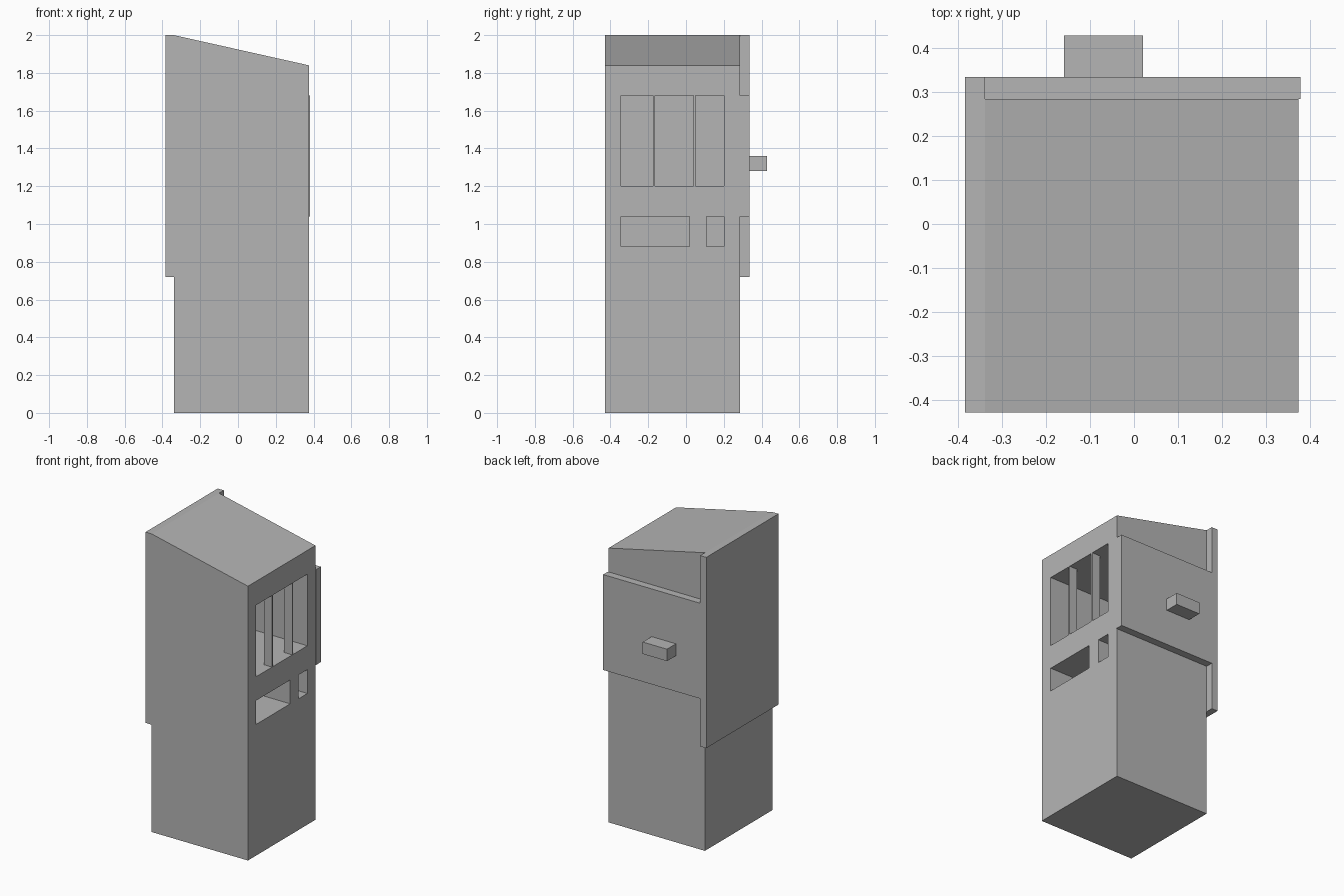
import bpy
import bmesh

old = bpy.data.objects.get("Cube")
if old:
    bpy.data.objects.remove(old, do_unlink=True)

# Single painted-metal colour
grey = bpy.data.materials.new("plain_grey")
grey.use_nodes = True
COLOUR = (0.46, 0.46, 0.46, 1)
grey.diffuse_color = COLOUR
grey.node_tree.nodes["Principled BSDF"].inputs["Base Color"].default_value = COLOUR

FRONT, BACK, REAR = -0.43, 0.285, 0.335
LEFT, RIGHT = 0.375, -0.34
CAVITY_END = -0.29


def prism(name, outline, y0, y1):
    """Extrude an (x, z) outline from y0 to y1."""
    bm = bmesh.new()
    face = bm.faces.new([bm.verts.new((x, y0, z)) for x, z in outline])
    grown = bmesh.ops.extrude_face_region(bm, geom=[face])["geom"]
    verts = [v for v in grown if isinstance(v, bmesh.types.BMVert)]
    bmesh.ops.translate(bm, verts=verts, vec=(0, y1 - y0, 0))
    bmesh.ops.recalc_face_normals(bm, faces=bm.faces)
    mesh = bpy.data.meshes.new(name)
    bm.to_mesh(mesh)
    bm.free()
    mesh.materials.append(grey)
    obj = bpy.data.objects.new(name, mesh)
    bpy.context.collection.objects.link(obj)
    return obj


def box(name, x0, x1, y0, y1, z0, z1):
    return prism(name, [(x0, z0), (x1, z0), (x1, z1), (x0, z1)], y0, y1)


def cut(target, name, y0, y1, z0, z1):
    """Hollow a compartment inwards from the left face, then drop the cutter."""
    cutter = box(name, CAVITY_END, LEFT + 0.1, y0, y1, z0, z1)
    cutter.hide_render = True
    mod = target.modifiers.new(name, "BOOLEAN")
    mod.operation = "DIFFERENCE"
    mod.solver = "EXACT"
    mod.object = cutter
    bpy.context.view_layer.objects.active = target
    bpy.ops.object.modifier_apply(modifier=mod.name)
    bpy.data.objects.remove(cutter, do_unlink=True)


# Cabinet with a sloping top
cabinet = prism("cabinet", [(RIGHT, 0), (LEFT, 0), (LEFT, 1.84), (RIGHT, 2)], FRONT, BACK)

# Open compartments
cut(cabinet, "window_cutter", -0.345, 0.2, 1.2, 1.68)
cut(cabinet, "tray_cutter", -0.345, 0.018, 0.88, 1.04)
cut(cabinet, "slot_cutter", 0.108, 0.2, 0.88, 1.04)

# Thin upright dividers in the window
for i, y in enumerate((-0.17, 0.045)):
    box(f"window_divider_{i + 1}", LEFT - 0.06, LEFT, y - 0.005, y + 0.005, 1.2, 1.68)

# Side panel, back panel and handle
box("side_panel", -0.385, RIGHT, FRONT, REAR, 0.72, 2)
box("back_panel", RIGHT, 0.38, BACK, REAR, 1.04, 1.68)
box("handle", -0.16, 0.02, REAR, 0.43, 1.28, 1.36)
